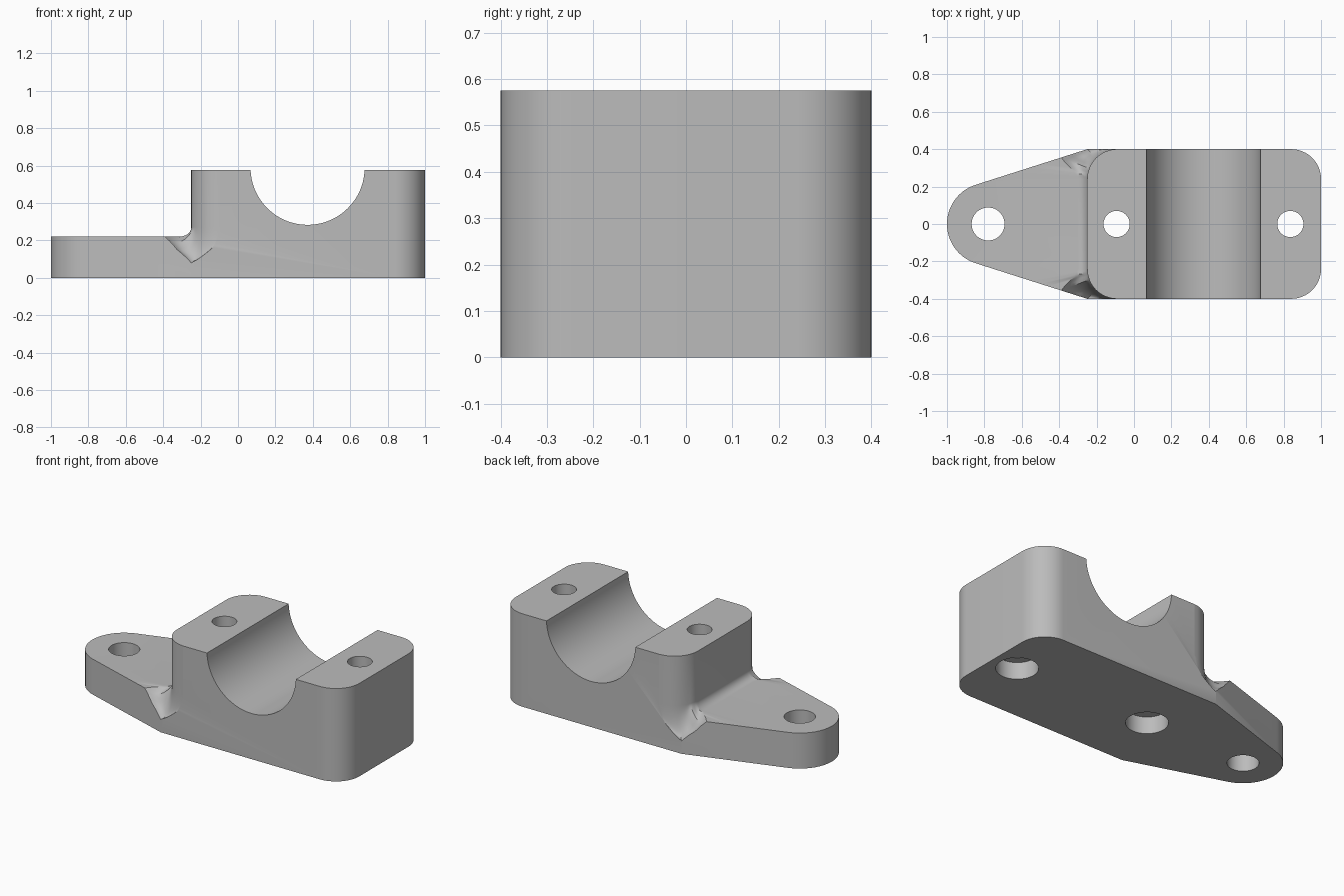
import bpy, bmesh
from math import sin, cos, pi, radians, sqrt, acos, atan2

cube = bpy.data.objects.get("Cube")
if cube:
    bpy.data.objects.remove(cube, do_unlink=True)

grey = bpy.data.materials.new("cast_grey")
grey.use_nodes = True
GREY = (0.5, 0.5, 0.5, 1)
grey.diffuse_color = GREY
grey.node_tree.nodes["Principled BSDF"].inputs["Base Color"].default_value = GREY

HEIGHT, HALF, STEP = 0.576, 0.4, 0.22      # block top, half depth, lug top
LEFT, RADIUS = -0.25, 0.16                 # block wall and corner radius
LUG_X, LUG_R = -0.78, 0.22


def arc(cx, cy, r, a0, a1, n):
    return [(cx + r * cos(a0 + (a1 - a0) * i / n), cy + r * sin(a0 + (a1 - a0) * i / n))
            for i in range(n + 1)]


def loft(name, rings, cyclic_caps=True):
    """Solid through a list of closed rings of equal length."""
    bm = bmesh.new()
    loops = [[bm.verts.new(p) for p in ring] for ring in rings]
    for a, b in zip(loops, loops[1:]):
        for i in range(len(a)):
            j = (i + 1) % len(a)
            bm.faces.new((a[i], a[j], b[j], b[i]))
    bm.faces.new(loops[0][::-1])
    bm.faces.new(loops[-1])
    bmesh.ops.recalc_face_normals(bm, faces=bm.faces)
    mesh = bpy.data.meshes.new(name)
    bm.to_mesh(mesh)
    bm.free()
    mesh.materials.append(grey)
    obj = bpy.data.objects.new(name, mesh)
    bpy.context.collection.objects.link(obj)
    return obj


def prism(name, outline, z0, z1):
    return loft(name, [[(x, y, z) for x, y in outline] for z in (z0, z1)])


def drill(name, x, r, z0, z1):
    return prism(name, arc(x, 0, r, 0, 2 * pi, 48)[:-1], z0, z1)


# Body outline: rounded block end on +x, tapering to the round lug on -x
tangent = atan2(HALF, LEFT - LUG_X) + acos(LUG_R / sqrt((LEFT - LUG_X) ** 2 + HALF ** 2))
outline = arc(1 - RADIUS, HALF - RADIUS, RADIUS, 0, pi / 2, 16)
outline += [(LEFT, HALF)]
outline += arc(LUG_X, 0, LUG_R, tangent, 2 * pi - tangent, 32)
outline += [(LEFT, -HALF)]
outline += arc(1 - RADIUS, RADIUS - HALF, RADIUS, -pi / 2, 0, 16)
body = prism("bearing_block", outline, 0, HEIGHT)


# Step cutter: follows the block's rounded wall, with a fillet that scoops the corners
def blend(a, keys):
    for (a0, v0), (a1, v1) in zip(keys, keys[1:]):
        if a <= a1:
            return v0 + (v1 - v0) * (a - a0) / (a1 - a0)
    return keys[-1][1]


def fillet_shape(deg):
    t = radians(deg)
    if deg <= 21:
        width = blend(deg, [(0, 0.05), (11, 0.075), (21, 0.16)])
    elif deg <= 45:
        width = 0.211 / (sin(t) + 0.32 * cos(t)) - RADIUS
    else:
        width = max(RADIUS / sin(t) - RADIUS, 0.006)
    low = blend(deg, [(0, STEP), (21, STEP), (30, 0.15), (45, 0.08), (88, 0.2)])
    dip = blend(deg, [(0, 0), (8, 0), (21, 0.035), (32, 0.02), (45, 0), (88, 0)])
    return width, low, dip


def station(side, deg):
    width, low, dip = fillet_shape(deg)
    top, n = STEP + 0.05, 10
    profile = [(1.0, 0.7), (0, 0.7)]
    for i in range(n + 1):
        u = 1 - cos(pi / 2 * i / n)
        z = low + (top - low) * (1 - sin(pi / 2 * i / n)) - dip * sin(pi * u)
        profile.append((width * u, z))
    profile.append((1.0, low))
    t = radians(deg)
    return [(LEFT + RADIUS - (RADIUS + s) * cos(t),
             side * (HALF - RADIUS + (RADIUS + s) * sin(t)), z) for s, z in profile]


angles = [0, 4, 8, 11, 14, 17.5, 21, 24, 27, 30, 34, 38, 42, 45, 50, 56, 62, 70, 78, 88]
rings = [station(-1, a) for a in reversed(angles)] + [station(1, a) for a in angles]
cutters = [loft("step_cutter", rings)]

# Half-round bearing seat running front to back
seat = arc(0.372, 0.588, 0.305, 0, 2 * pi, 96)[:-1]
cutters.append(loft("seat_cutter", [[(x, y, z) for x, z in seat] for y in (-0.6, 0.6)]))

# Lug hole, and bolt holes with counterbores underneath
cutters.append(drill("lug_hole_cutter", LUG_X, 0.088, -0.1, 0.7))
for i, x in enumerate((-0.093, 0.836)):
    cutters.append(drill(f"bolt_hole_cutter_{i}", x, 0.07, -0.1, 0.7))
    cutters.append(drill(f"counterbore_cutter_{i}", x, 0.118, -0.1, 0.105))

for c in cutters:
    c.hide_render = True
    m = body.modifiers.new(c.name, 'BOOLEAN')
    m.operation, m.solver, m.object = 'DIFFERENCE', 'EXACT', c

# Bake the cuts, drop the cutters and smooth the curved faces
depsgraph = bpy.context.evaluated_depsgraph_get()
result = bpy.data.meshes.new_from_object(body.evaluated_get(depsgraph))
body.modifiers.clear()
body.data = result
for c in cutters:
    bpy.data.objects.remove(c, do_unlink=True)
bpy.ops.object.select_all(action='DESELECT')
body.select_set(True)
bpy.context.view_layer.objects.active = body
bpy.ops.object.shade_smooth_by_angle(angle=radians(30))
